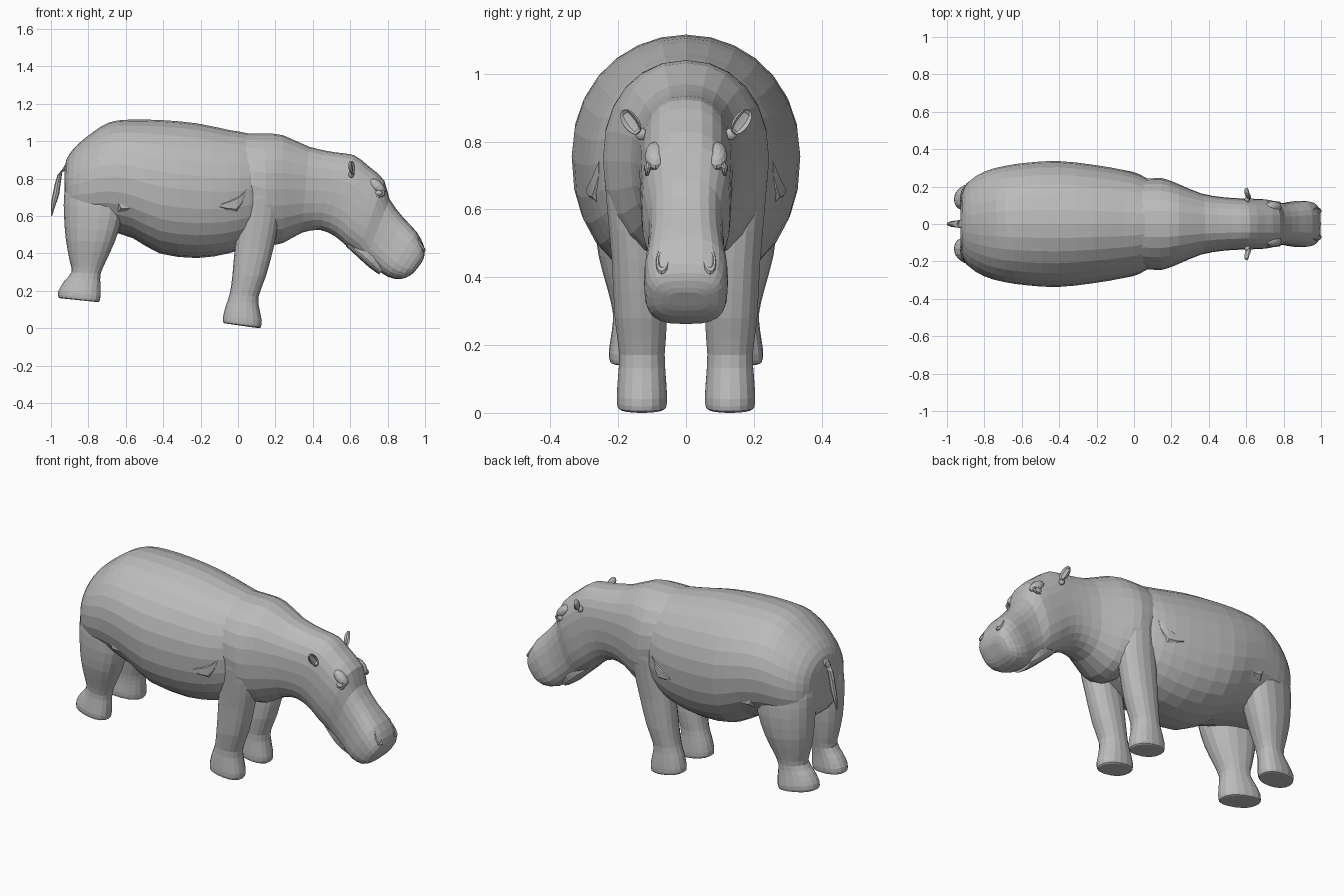
import bpy
import bmesh
import math
from mathutils import Vector, Matrix, Euler

if "Cube" in bpy.data.objects:
    bpy.data.objects.remove(bpy.data.objects["Cube"], do_unlink=True)

grey = bpy.data.materials.new("hide_grey")
grey.use_nodes = True
colour = (0.5, 0.5, 0.5, 1)
grey.diffuse_color = colour
grey.node_tree.nodes["Principled BSDF"].inputs["Base Color"].default_value = colour


def finish(name, bm):
    """Turn a bmesh into a flat shaded grey object."""
    bmesh.ops.recalc_face_normals(bm, faces=bm.faces[:])
    mesh = bpy.data.meshes.new(name)
    bm.to_mesh(mesh)
    bm.free()
    mesh.materials.append(grey)
    obj = bpy.data.objects.new(name, mesh)
    bpy.context.collection.objects.link(obj)
    return obj


def refine(rows):
    """Insert a smooth halfway section between neighbouring sections."""
    rows = [Vector(r) for r in rows]
    out = []
    for i in range(len(rows) - 1):
        a, b = rows[max(i - 1, 0)], rows[i]
        c, d = rows[i + 1], rows[min(i + 2, len(rows) - 1)]
        out += [b, (b + c) * 0.5625 - (a + d) * 0.0625]
    return out + [rows[-1]]


def loft(name, rows, sides=24, power=2.0, gain=0.0, under=0.0, side=1, splay=0.0):
    """Skin sections given as x, z of one edge, x, z of the other, half width, centre y.
    Squareness starts at power, gains along the length and rises on the underside."""
    bm = bmesh.new()
    rings = []
    sections = refine(rows)
    for i, (xa, za, xb, zb, half, mid) in enumerate(sections):
        a, b = Vector((xa, 0, za)), Vector((xb, 0, zb))
        ring = []
        for k in range(sides):
            t = math.tau * k / sides
            square = power + gain * i / len(sections)
            if math.cos(t) < 0:
                square += under
            c, s = [math.copysign(abs(f) ** (2 / square), f)
                    for f in (math.cos(t), math.sin(t))]
            p = (a + b) / 2 + (a - b) / 2 * c
            p.y = side * (mid + half * s + splay * (xa - xb) / 2 * c)
            ring.append(bm.verts.new(p))
        rings.append(ring)
    for r, q in zip(rings, rings[1:]):
        for k in range(sides):
            n = (k + 1) % sides
            bm.faces.new((r[k], r[n], q[n], q[k]))
    for ring in (rings[0], rings[-1]):
        bm.faces.new(ring)
    return finish(name, bm)


def blob(name, centre, radii, turn=(0, 0, 0), hollow=False):
    """Ellipsoid, optionally pushed in on its front side."""
    bm = bmesh.new()
    bmesh.ops.create_uvsphere(bm, u_segments=12, v_segments=8, radius=1)
    for v in bm.verts:
        if hollow and v.co.x > 0.6:
            v.co.x *= -0.2
    place = Matrix.LocRotScale(Vector(centre), Euler(turn), Vector(radii))
    bm.transform(place)
    return finish(name, bm)


def rim(name, centre, radius, thickness, turn, scale):
    """Raised oval rim lying on the hide."""
    bpy.ops.mesh.primitive_torus_add(
        major_segments=14, minor_segments=6, major_radius=radius,
        minor_radius=thickness, location=centre, rotation=turn)
    obj = bpy.context.object
    obj.name = name
    obj.scale = scale
    obj.data.materials.append(grey)


def centred(rows):
    return [r + (0,) for r in rows]


# Barrel torso from rump to shoulder
loft("torso", centred([
    (-.928, .83, -.928, .68, .06),
    (-.918, .90, -.925, .61, .155),
    (-.87, .97, -.90, .56, .225),
    (-.78, 1.045, -.82, .53, .28),
    (-.69, 1.10, -.70, .52, .31),
    (-.58, 1.115, -.56, .48, .328),
    (-.40, 1.112, -.42, .40, .337),
    (-.22, 1.095, -.22, .375, .317),
    (-.05, 1.06, -.05, .40, .287),
    (.06, 1.04, .06, .44, .25),
    (.16, 1.0, .16, .50, .19)]), sides=28, under=.3)

# Shoulders, neck, skull and muzzle, with sections tilting along the head
loft("neck_and_head", centred([
    (.03, 1.04, .08, .50, .24),
    (.14, 1.04, .16, .45, .245),
    (.24, 1.032, .24, .455, .213),
    (.38, .97, .34, .51, .163),
    (.52, .94, .44, .525, .143),
    (.62, .925, .52, .49, .137),
    (.70, .865, .58, .44, .135),
    (.782, .79, .64, .40, .13),
    (.81, .69, .68, .36, .113),
    (.885, .59, .74, .318, .113),
    (.955, .515, .80, .275, .124),
    (.994, .44, .87, .262, .118),
    (.997, .39, .925, .285, .095),
    (.985, .355, .955, .315, .05)]), power=2.1, gain=1)

# Lower jaw tucked under the muzzle
loft("lower_jaw", centred([
    (.64, .47, .575, .44, .06),
    (.71, .46, .645, .376, .088),
    (.76, .41, .70, .326, .09),
    (.80, .35, .755, .287, .07)]), sides=16, power=2.6)

# Thin tail hanging behind the rump
loft("tail", centred([
    (-.86, .92, -.88, .84, .03),
    (-.91, .90, -.925, .84, .024),
    (-.94, .83, -.965, .82, .018),
    (-.955, .72, -.99, .72, .016),
    (-.975, .66, -1.0, .66, .012),
    (-.994, .60, -1.0, .60, .004)]), sides=8)

for side, label in ((1, "left"), (-1, "right")):
    # Straight front leg with a flared foot
    loft(label + "_front_leg", [
        (.17, .90, .04, .90, .05, .155),
        (.21, .76, .03, .76, .08, .162),
        (.225, .62, .01, .62, .084, .151),
        (.195, .45, -.015, .45, .08, .14),
        (.15, .28, -.03, .28, .078, .133),
        (.11, .17, -.045, .18, .068, .13),
        (.115, .10, -.065, .12, .071, .13),
        (.127, .04, -.08, .06, .075, .13),
        (.122, .005, -.078, .03, .072, .13),
        (.11, 0, -.065, .025, .06, .13)],
        sides=18, power=2.3, side=side)

    # Heavy thigh, narrow hock and flared hind foot
    loft(label + "_hind_leg", [
        (-.62, .78, -.91, .80, .09, .15),
        (-.605, .70, -.93, .71, .105, .158),
        (-.62, .58, -.93, .60, .11, .158),
        (-.66, .46, -.92, .47, .10, .155),
        (-.705, .36, -.90, .36, .08, .148),
        (-.735, .29, -.89, .30, .068, .146),
        (-.735, .23, -.93, .25, .07, .147),
        (-.735, .17, -.96, .20, .077, .148),
        (-.742, .142, -.96, .165, .073, .148),
        (-.755, .14, -.945, .16, .06, .148)],
        sides=18, power=2.3, side=side, splay=.15)

    # Loose skin folds on the flank and behind the shoulder
    loft(label + "_flank_fold", [
        (-.62, .73, -.66, .70, .03, .265),
        (-.58, .705, -.64, .62, .03, .27),
        (-.545, .665, -.56, .64, .012, .285)], sides=6, side=side)
    loft(label + "_shoulder_fold", [
        (.05, .76, .03, .68, .03, .232),
        (.0, .72, -.01, .61, .03, .252),
        (-.09, .665, -.10, .645, .012, .285)], sides=6, side=side)

    # Low brow ridge, eye with its lid
    blob(label + "_brow", (.744, side * .09, .757), (.055, .032, .03), (0, .75, 0))
    blob(label + "_eye", (.752, side * .112, .722), (.02, .012, .015))
    rim(label + "_eyelid", (.752, side * .112, .722), .025, .007,
        (side * -1.4, 0, 0), (1.1, .75, 1))

    # Cupped ear on a short root
    blob(label + "_ear", (.61, side * .163, .858), (.018, .025, .043),
         (side * -.65, 0, side * .35), hollow=True)
    blob(label + "_ear_root", (.606, side * .132, .822), (.015, .018, .018))

    # Slit nostril on the muzzle
    rim(label + "_nostril", (.974, side * .068, .45), .026, .009,
        (0, 1.02, side * .15), (1.4, .6, 1))
